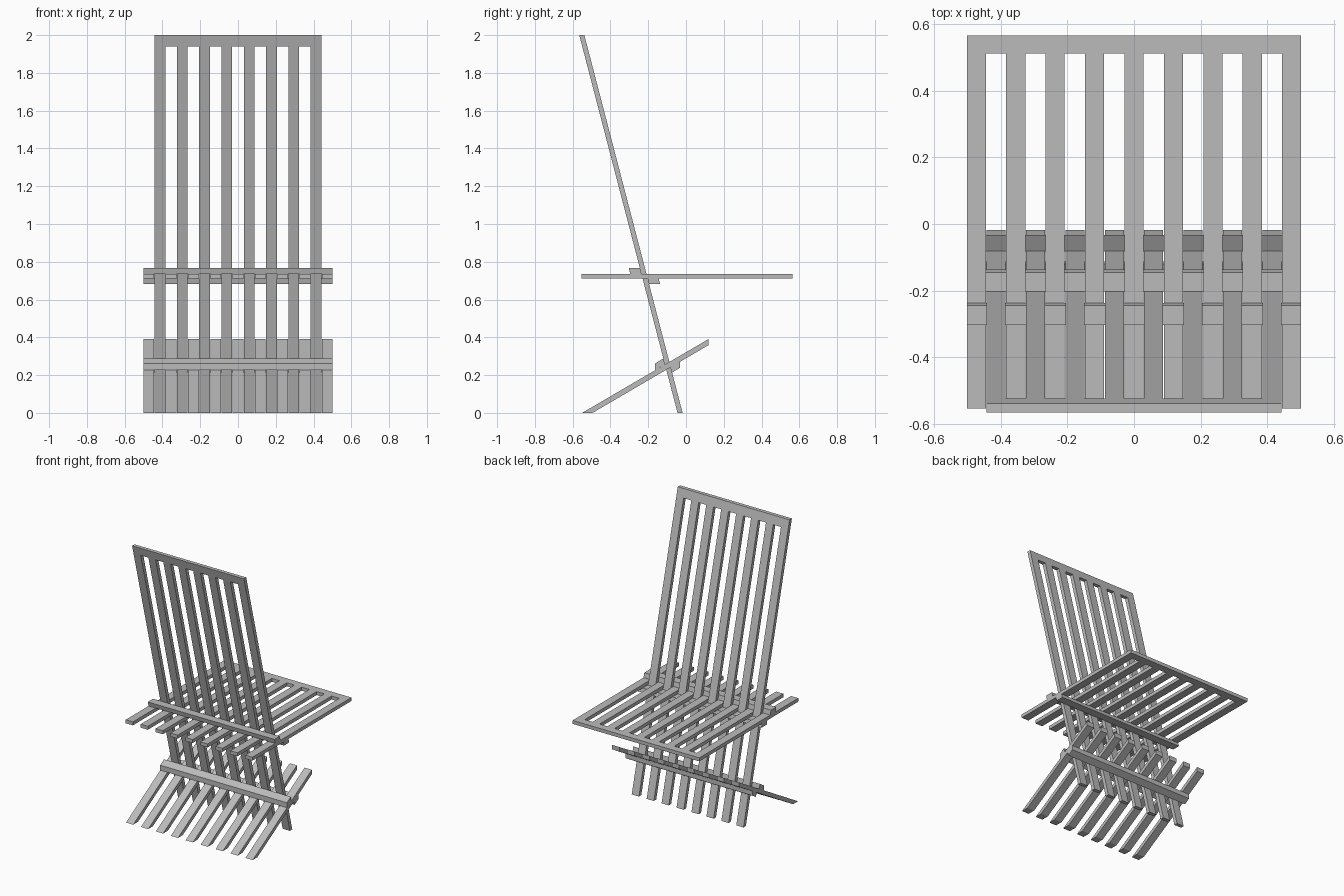
import bpy
import bmesh

cube = bpy.data.objects.get("Cube")
if cube:
    bpy.data.objects.remove(cube, do_unlink=True)

grey = bpy.data.materials.new("plain grey")
grey.use_nodes = True
GREY = (0.5, 0.5, 0.5, 1)
grey.diffuse_color = GREY
grey.node_tree.nodes["Principled BSDF"].inputs["Base Color"].default_value = GREY

SLAT = 0.057      # slat width
PITCH = 0.1181    # slat spacing


def finish(name, bm):
    """Turn a bmesh into a grey object."""
    bmesh.ops.recalc_face_normals(bm, faces=bm.faces)
    mesh = bpy.data.meshes.new(name)
    bm.to_mesh(mesh)
    bm.free()
    mesh.materials.append(grey)
    obj = bpy.data.objects.new(name, mesh)
    bpy.context.collection.objects.link(obj)
    return obj


def add_solid(bm, lower, upper):
    """Close two matching outlines into one solid."""
    a = [bm.verts.new(p) for p in lower]
    b = [bm.verts.new(p) for p in upper]
    bm.faces.new(a)
    bm.faces.new(b[::-1])
    for i in range(len(a)):
        j = (i + 1) % len(a)
        bm.faces.new((a[j], a[i], b[i], b[j]))


def panel(name, count, face_a, face_b, rail=None):
    """Slatted panel between two sloping side lines ((y, z) start, end).
    With rail, the slats join into a comb from that fraction onwards."""
    def place(outline, line):
        (y0, z0), (y1, z1) = line
        return [(x, y0 + (y1 - y0) * t, z0 + (z1 - z0) * t) for x, t in outline]

    centres = [(i - (count - 1) / 2) * PITCH for i in range(count)]
    edges = [(c - SLAT / 2, c + SLAT / 2) for c in centres]
    if rail is None:
        outlines = [[(l, 0), (r, 0), (r, 1), (l, 1)] for l, r in edges]
    else:
        comb = []
        for l, r in edges:
            comb += [(l, rail), (l, 0), (r, 0), (r, rail)]
        # the outermost slats run on into the corners of the rail
        outlines = [[(edges[0][0], 1)] + comb[1:-1] + [(edges[-1][1], 1)]]
    bm = bmesh.new()
    for outline in outlines:
        add_solid(bm, place(outline, face_a), place(outline, face_b))
    return finish(name, bm)


def crossbar(name, profile):
    """Full-width bar with a (y, z) cross-section."""
    bm = bmesh.new()
    half = 4 * PITCH + SLAT / 2
    add_solid(bm, [(-half, y, z) for y, z in profile],
              [(half, y, z) for y, z in profile])
    return finish(name, bm)


# Slatted panels
panel("backrest", 8, ((-0.045, 0), (-0.565, 2)), ((-0.018, 0), (-0.538, 2)), 0.97)
panel("seat", 9, ((-0.553, 0.711), (0.565, 0.711)),
      ((-0.553, 0.736), (0.565, 0.736)), 0.951)
panel("front_legs", 9, ((-0.55, 0), (0.118, 0.39)), ((-0.495, 0), (0.118, 0.358)))

# Bars that lock the panels together
crossbar("seat_upper_bar", [(-0.295, 0.736), (-0.236, 0.736), (-0.244, 0.768), (-0.303, 0.768)])
crossbar("seat_lower_bar", [(-0.203, 0.711), (-0.145, 0.711), (-0.137, 0.683), (-0.196, 0.683)])
crossbar("leg_upper_bar", [(-0.163, 0.226), (-0.163, 0.262), (-0.120, 0.288), (-0.112, 0.256)])
crossbar("leg_lower_bar", [(-0.083, 0.241), (-0.075, 0.213), (-0.033, 0.238), (-0.033, 0.270)])
